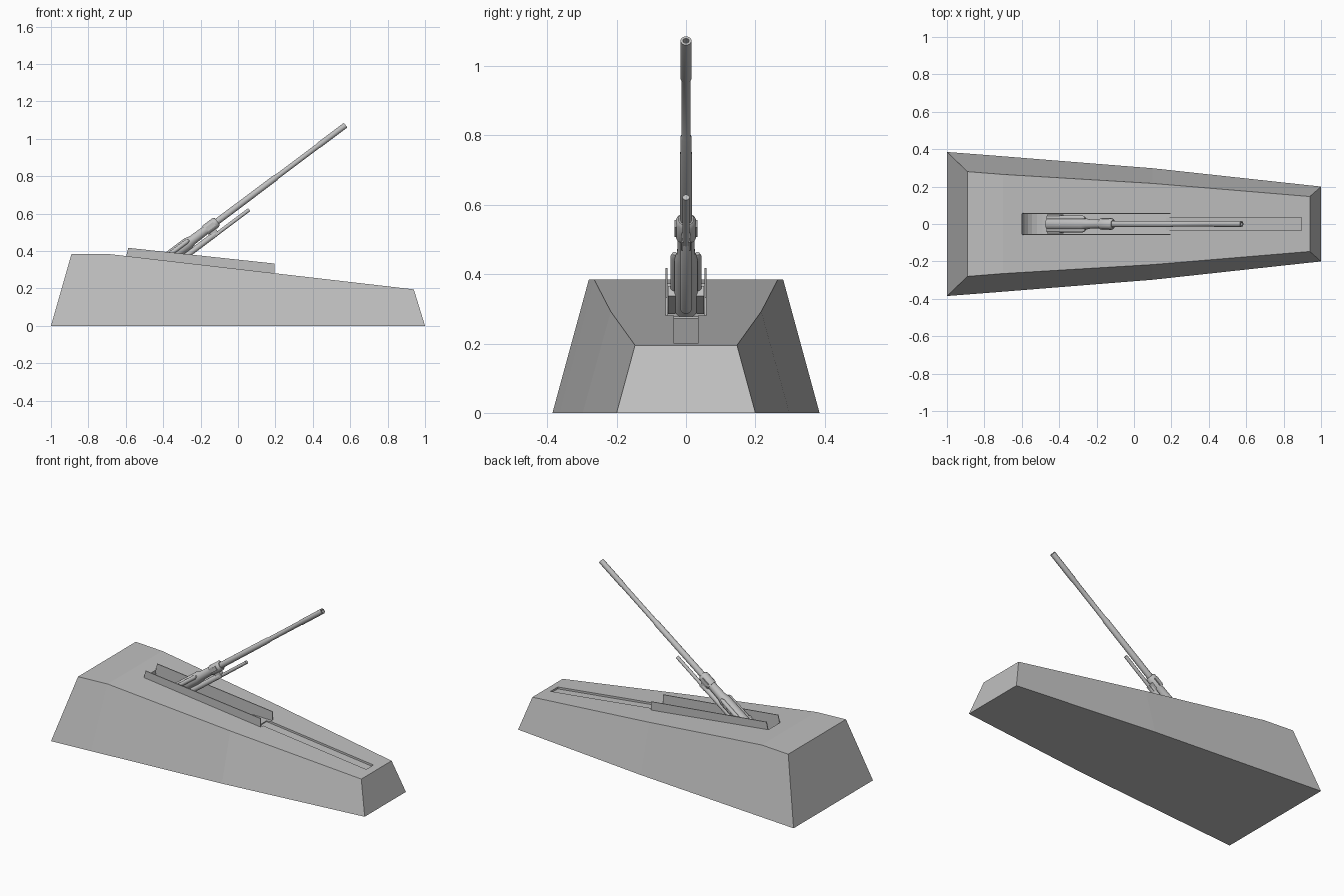
import bpy, bmesh, math

old = bpy.data.objects.get("Cube")
if old:
    bpy.data.objects.remove(old)

grey = bpy.data.materials.new("plain grey")
grey.use_nodes = True
grey.diffuse_color = (0.53, 0.53, 0.53, 1)
grey.node_tree.nodes["Principled BSDF"].inputs["Base Color"].default_value = (0.53, 0.53, 0.53, 1)

PITCH = math.atan2(0.6, 0.8)
BREECH = (-0.455, 0, 0.30)


def loft(name, rings, smooth=False, close=False):
    """Skin equal-length rings of points; cap the ends unless closed."""
    bm = bmesh.new()
    loops = [[bm.verts.new(p) for p in ring] for ring in rings]
    n = len(loops[0])
    pairs = list(zip(loops, loops[1:])) + ([(loops[-1], loops[0])] if close else [])
    for a, b in pairs:
        for i in range(n):
            j = (i + 1) % n
            bm.faces.new((a[i], a[j], b[j], b[i]))
    if not close:
        bm.faces.new(loops[0])
        bm.faces.new(loops[-1])
    bmesh.ops.recalc_face_normals(bm, faces=bm.faces)
    mesh = bpy.data.meshes.new(name)
    bm.to_mesh(mesh)
    bm.free()
    mesh.materials.append(grey)
    obj = bpy.data.objects.new(name, mesh)
    bpy.context.collection.objects.link(obj)
    if smooth:
        bpy.ops.object.select_all(action='DESELECT')
        obj.select_set(True)
        bpy.context.view_layer.objects.active = obj
        bpy.ops.object.shade_smooth_by_angle(angle=math.radians(40))
    return obj


def prism(name, profile, y0, y1):
    """Extrude a side profile of (x, z) points across y."""
    return loft(name, [[(x, y, z) for x, z in profile] for y in (y0, y1)])


def aim(obj):
    """Put a part built along x onto the raised gun axis."""
    obj.location = BREECH
    obj.rotation_euler = (0, -PITCH, 0)
    return obj


def tube(name, profile, y=0, z=0, sides=12):
    """Turned part on the gun axis from (distance, radius) pairs."""
    rings = []
    for s, r in profile:
        angles = [2 * math.pi * (i + 0.5) / sides for i in range(sides)]
        rings.append([(s, y + r * math.cos(a), z + r * math.sin(a)) for a in angles])
    return aim(loft(name, rings, smooth=True))


def block(name, s0, s1, y0, y1, z0, z1):
    return aim(prism(name, [(s0, z0), (s1, z0), (s1, z1), (s0, z1)], y0, y1))


def cut(target, cutter):
    cutter.hide_render = True
    mod = target.modifiers.new("cut", 'BOOLEAN')
    mod.operation = 'DIFFERENCE'
    mod.solver = 'EXACT'
    mod.object = cutter
    bpy.ops.object.select_all(action='DESELECT')
    target.select_set(True)
    bpy.context.view_layer.objects.active = target
    bpy.ops.object.modifier_apply(modifier=mod.name)
    bpy.data.objects.remove(cutter)


def deck(x):
    return 0.385 - 0.1159 * (x + 0.7)


# Tapered hull: bottom x, bottom half width, top x, top half width
stations = [(-1, 0.385, -0.89, 0.28), (-0.74, 0.365, -0.7, 0.265),
            (0.1, 0.298, 0.1, 0.217), (1, 0.2, 0.94, 0.147)]
hull = loft("hull", [[(xb, -wb, 0), (xb, wb, 0),
                      (xt, wt, min(0.385, deck(xt))), (xt, -wt, min(0.385, deck(xt)))]
                     for xb, wb, xt, wt in stations])

# Gun pit with a curved rear end and a level floor
FLOOR = 0.278
rear = []
for i in range(7):
    t = math.pi / 2 * i / 6
    rear.append((-0.49 - 0.11 * math.cos(t), FLOOR + 0.096 * (1 - math.sin(t))))
cut(hull, prism("pit_cutter", rear + [(0.195, FLOOR), (0.195, 0.5), (-0.6, 0.5)], -0.056, 0.056))

# Shallow barrel rest slot along the sloping deck
cut(hull, prism("slot_cutter", [(0.17, deck(0.17) - 0.012), (0.895, deck(0.895) - 0.012),
                                (0.895, 0.4), (0.17, 0.4)], -0.035, 0.035))

# Thin coaming plates on both sides of the pit
for side, sign in (("left", 1), ("right", -1)):
    prism(side + "_coaming", [(-0.6, 0.36), (0.195, 0.27), (0.195, 0.333), (-0.587, 0.417)],
          sign * 0.054, sign * 0.059)

# Cradle, jacket and barrel
tube("breech_cradle", [(0, 0.034), (0.235, 0.034), (0.265, 0.026), (0.37, 0.024)], sides=16)
tube("barrel_collar", [(0.35, 0.03), (0.42, 0.03), (0.43, 0.022)], sides=16)
tube("barrel", [(0.36, 0.018), (0.82, 0.017), (0.83, 0.014), (1.10, 0.014), (1.11, 0.016),
                (1.288, 0.016), (1.288, 0.009), (1.25, 0.009)])

# Recoil cylinder and its rod below the barrel
tube("recoil_cylinder", [(0.06, 0.016), (0.38, 0.016), (0.39, 0.011)], z=-0.047)
tube("recoil_rod", [(0.38, 0.010), (0.605, 0.010)], z=-0.052)
block("recoil_bracket", 0.36, 0.40, -0.013, 0.013, -0.06, 0)

# Side rails and trunnion lugs on both sides of the breech
for side, sign in (("left", 1), ("right", -1)):
    tube(side + "_rail", [(0, 0.012), (0.235, 0.012), (0.25, 0.006)], y=sign * 0.033, z=0.012, sides=10)
    block(side + "_trunnion_lug", 0, 0.085, sign * 0.03, sign * 0.052, -0.018, 0.018)
    block(side + "_collar_clamp", 0.36, 0.41, sign * 0.018, sign * 0.033, -0.012, 0.012)
